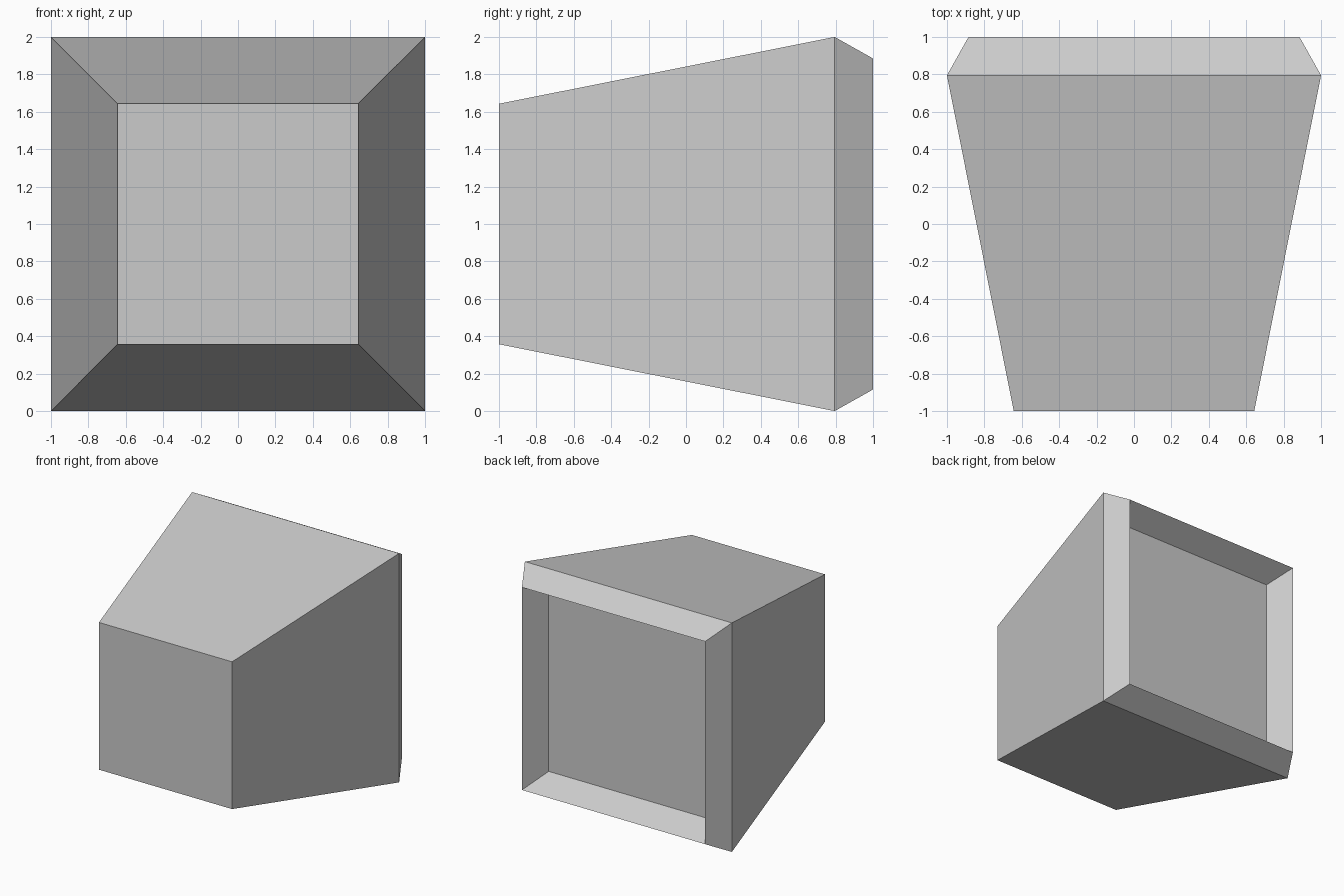
import bpy, bmesh

if "Cube" in bpy.data.objects:
    bpy.data.objects.remove(bpy.data.objects["Cube"])

# Square sections from front to back: (y, half width)
SECTIONS = [(-1.0, 0.643), (0.795, 1.0), (1.0, 0.885), (0.795, 0.77)]
CENTRE_Z = 1.0


def square_ring(bm, y, h):
    corners = [(-h, -h), (h, -h), (h, h), (-h, h)]
    return [bm.verts.new((x, y, CENTRE_Z + z)) for x, z in corners]


# Tapered housing with a bevelled rim and shallow recessed back panel
bm = bmesh.new()
rings = [square_ring(bm, y, h) for y, h in SECTIONS]
for a, b in zip(rings, rings[1:]):
    for i in range(4):
        j = (i + 1) % 4
        bm.faces.new((a[i], a[j], b[j], b[i]))
bm.faces.new(rings[0])
bm.faces.new(rings[-1])
bmesh.ops.recalc_face_normals(bm, faces=bm.faces)

mesh = bpy.data.meshes.new("tapered_housing")
bm.to_mesh(mesh)
bm.free()
housing = bpy.data.objects.new("tapered_housing", mesh)
bpy.context.collection.objects.link(housing)
